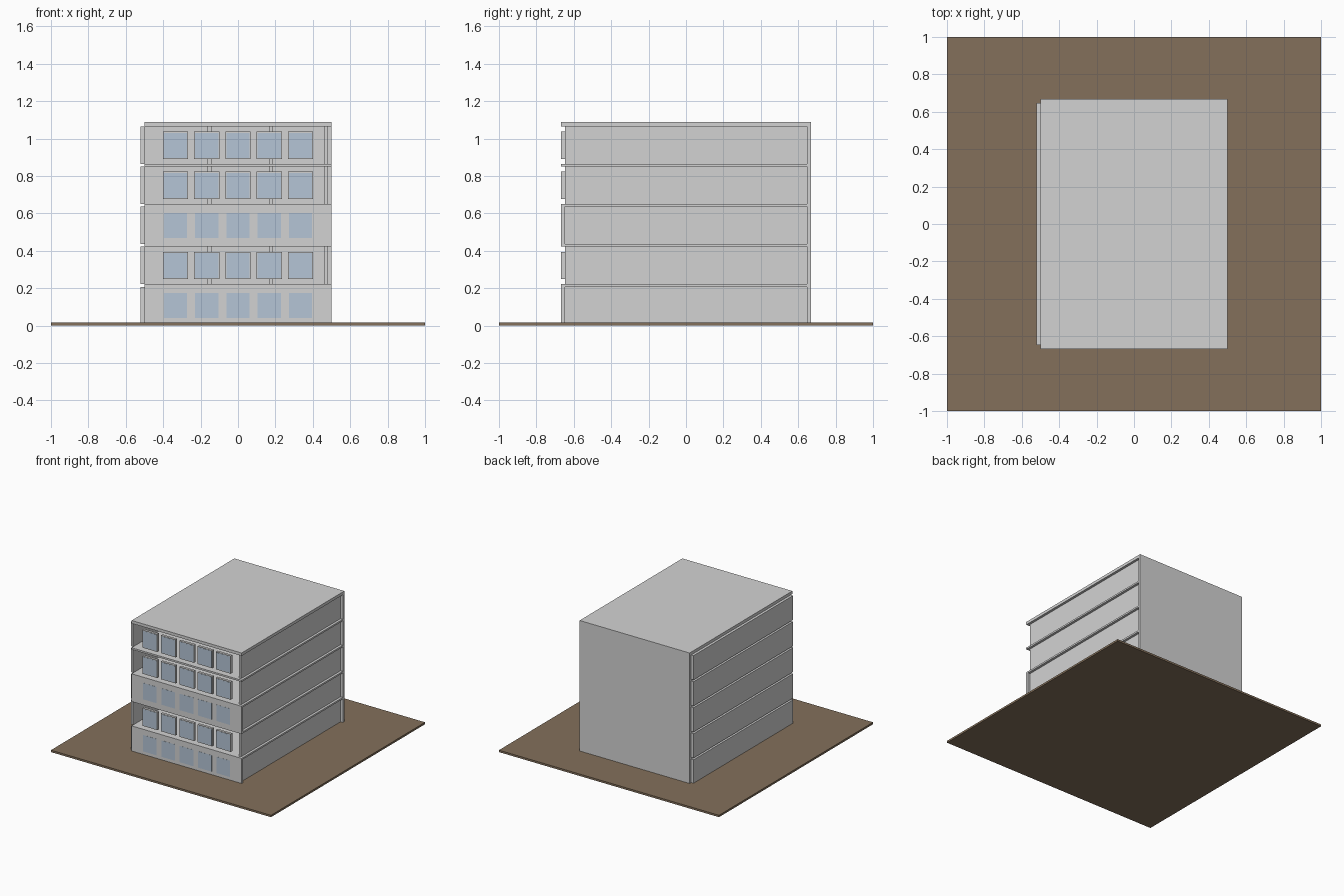
import bpy

cube = bpy.data.objects.get("Cube")
if cube:
    bpy.data.objects.remove(cube, do_unlink=True)


def make_material(name, rgb):
    mat = bpy.data.materials.new(name)
    mat.use_nodes = True
    color = (*rgb, 1)
    mat.diffuse_color = color
    mat.node_tree.nodes["Principled BSDF"].inputs["Base Color"].default_value = color
    return mat


CONCRETE = make_material("pale concrete", (0.65, 0.65, 0.65))
GLASS = make_material("blue glass", (0.46, 0.56, 0.67))
EARTH = make_material("brown earth", (0.23, 0.163, 0.104))


def box(name, x, y, z, mat=CONCRETE):
    """Box from (min, max) pairs along each axis."""
    bpy.ops.mesh.primitive_cube_add(size=1, location=[sum(r) / 2 for r in (x, y, z)])
    obj = bpy.context.object
    obj.name = name
    obj.scale = [r[1] - r[0] for r in (x, y, z)]
    bpy.ops.object.transform_apply(location=False, rotation=False, scale=True)
    obj.data.materials.append(mat)
    return obj


def around(center, half):
    return (center - half, center + half)


HALF_W, HALF_D = 0.5, 0.667
INNER = 0.646            # wall line behind the slab edge
PITCH, SLAB = 0.214, 0.014
FIRST = 0.008            # underside of the lowest storey walls
ROOF = FIRST + 5 * PITCH - SLAB
CLOSED = (0, 2)          # storeys with a solid front wall

# Ground, roof and full-height back wall
box("ground", (-1, 1), (-1, 1), (0, 0.016), EARTH)
box("roof", (-HALF_W, HALF_W), (-HALF_D, HALF_D), (ROOF, ROOF + 0.024))
box("back_wall", (-HALF_W, HALF_W), (INNER, HALF_D), (FIRST, ROOF))

for storey in range(5):
    low = FIRST + storey * PITCH
    high = low + PITCH - SLAB
    mid = (low + high) / 2

    # Side walls sit one wall thickness off centre
    box("right_wall", (-0.521, -HALF_W), (-INNER, INNER), (low, high))
    box("left_wall", (0.46, 0.48), (-INNER, INNER), (low, high))
    if storey < 4:
        box("floor_slab", (-HALF_W, HALF_W), (-HALF_D, INNER), (high, high + SLAB))

    # Front: solid wall, or an open room with partitions
    closed = storey in CLOSED
    if closed:
        box("front_wall", (-HALF_W, HALF_W), (-HALF_D, -INNER), (low, high))
    else:
        for x in (-0.154, 0.176):
            box("partition", around(x, 0.011), (-0.25, INNER), (low, high))

    # Row of five windows
    for i in range(-2, 3):
        x = i * 0.167
        if not closed:
            box("window_frame", around(x, 0.067), (-HALF_D, -INNER), around(mid, 0.073))
        box("window_glass", around(x, 0.062), (-HALF_D - 0.001, -HALF_D + 0.002),
            around(mid, 0.067), GLASS)
